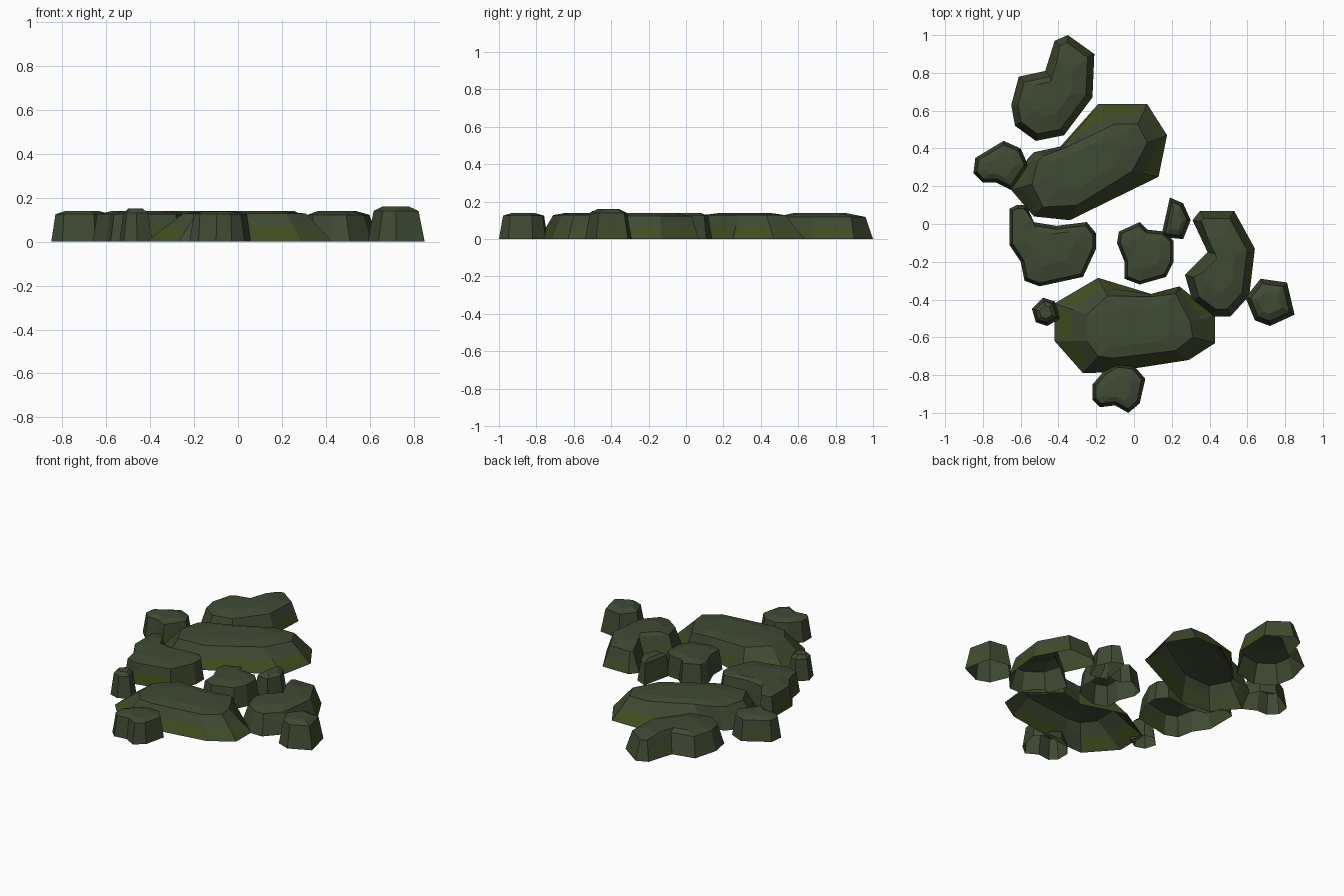
import bpy, bmesh, math
from mathutils import Vector

if "Cube" in bpy.data.objects:
    bpy.data.objects.remove(bpy.data.objects["Cube"])


def material(name, rgb):
    m = bpy.data.materials.new(name)
    m.diffuse_color = (*rgb, 1)
    m.use_nodes = True
    m.node_tree.nodes["Principled BSDF"].inputs["Base Color"].default_value = m.diffuse_color
    return m


STONE = material("dark green stone", (0.051, 0.068, 0.034))
BLEND = material("mossy stone", (0.053, 0.072, 0.023))
MOSS = material("olive moss", (0.056, 0.076, 0.013))


def inset_outline(pts, d):
    """Mitred inward offset of a counter-clockwise outline."""
    out = []
    for i, p in enumerate(pts):
        a = (p - pts[i - 1]).normalized()
        b = (pts[(i + 1) % len(pts)] - p).normalized()
        n = Vector((-a.y, a.x)) + Vector((-b.y, b.x))
        n.normalize()
        out.append(p + n * d / max(0.75, n.dot(Vector((-a.y, a.x)))))
    return out


def stone(name, base, inset=0.025, rim=0.125, crown=0.14, top=None):
    """Open-bottomed rock: sloping walls, a rim and a gently domed cap. Outlines run clockwise."""
    base = [Vector(p) for p in reversed(base)]
    n = len(base)
    top = [Vector(p) for p in reversed(top)] if top else inset_outline(base, inset)
    c = sum(top, Vector((0, 0))) / n
    rings = [(base, 0), ([b.lerp(t, 0.6) for b, t in zip(base, top)], rim * 0.6),
             (top, rim), ([c + (p - c) * 0.6 for p in top], crown)]
    bm = bmesh.new()
    vs = [[bm.verts.new((p.x, p.y, z)) for p in ring] for ring, z in rings]
    mossy = []
    for k in range(3):
        for i in range(n):
            j = (i + 1) % n
            f = bm.faces.new((vs[k][i], vs[k][j], vs[k + 1][j], vs[k + 1][i]))
            if k == 0 and (base[j] - base[i]).length > 0.15:
                mossy.append(f)
    bm.faces.new(vs[3])
    # moss patch in the middle of each longer wall foot, fading through a blended border
    for f in mossy:
        wide = max(e.calc_length() for e in f.edges)
        f.material_index = 0
        r = bmesh.ops.inset_individual(bm, faces=[f], thickness=0.012)
        f.material_index = 1
        if wide > 0.2:
            bmesh.ops.inset_individual(bm, faces=[f], thickness=0.014)
            f.material_index = 2
    me = bpy.data.meshes.new(name)
    bm.to_mesh(me)
    bm.free()
    for m in (STONE, BLEND, MOSS):
        me.materials.append(m)
    bpy.context.collection.objects.link(bpy.data.objects.new(name, me))


# Two large slabs with wide sloping shoulders
stone("large_front_slab",
      [(-.42, -.62), (-.42, -.42), (-.19, -.285), (.09, -.37), (.24, -.33),
       (.43, -.48), (.43, -.63), (.29, -.72), (-.13, -.785), (-.27, -.79)],
      rim=.128, crown=.14,
      top=[(-.25, -.62), (-.25, -.48), (-.14, -.38), (.09, -.385), (.22, -.37),
           (.30, -.52), (.31, -.60), (.22, -.67), (-.11, -.71), (-.19, -.70)])
stone("large_back_slab",
      [(-.65, .18), (-.56, .35), (-.53, .38), (-.39, .41), (-.19, .635), (.07, .635),
       (.175, .47), (.13, .25), (-.34, .02), (-.53, .04)],
      rim=.128, crown=.14,
      top=[(-.54, .21), (-.51, .33), (-.48, .36), (-.35, .41), (-.10, .53), (.02, .53),
           (.07, .43), (-.01, .28), (-.30, .10), (-.48, .09)])

# Medium stones
stone("back_left_stone",
      [(-.42, .97), (-.35, 1.0), (-.21, .90), (-.22, .67), (-.37, .47), (-.52, .44),
       (-.63, .52), (-.65, .63), (-.61, .78), (-.47, .81)], .035, .118, .138)
stone("left_stone",
      [(-.66, .08), (-.62, .10), (-.57, .10), (-.53, .01), (-.41, -.01), (-.25, .01),
       (-.20, -.05), (-.20, -.13), (-.27, -.28), (-.50, -.33), (-.58, -.30),
       (-.60, -.20), (-.66, -.11)], .018, .125, .14)
stone("right_stone",
      [(.31, .02), (.35, .07), (.53, .07), (.64, -.13), (.61, -.38), (.51, -.49),
       (.42, -.49), (.31, -.41), (.27, -.27), (.39, -.15)], .04, .122, .14)

# Small stones
stone("centre_stone",
      [(-.09, -.10), (-.08, -.04), (.03, .01), (.07, -.03), (.16, -.04), (.21, -.09),
       (.21, -.20), (.17, -.28), (.03, -.32), (-.05, -.29), (-.05, -.20)], .016, .125, .138)
stone("small_left_stone",
      [(-.84, .35), (-.69, .44), (-.60, .40), (-.56, .31), (-.65, .18),
       (-.73, .22), (-.80, .22), (-.85, .27)], .018, .125, .14)
stone("front_stone",
      [(-.22, -.85), (-.16, -.78), (-.09, -.74), (0, -.75), (.06, -.82), (.03, -.95),
       (-.03, -1.0), (-.10, -.96), (-.18, -.97), (-.22, -.93)], .018, .125, .138)
stone("small_right_stone",
      [(.59, -.39), (.67, -.29), (.81, -.31), (.85, -.48), (.72, -.54), (.64, -.51)],
      .024, .14, .16)
stone("inner_pebble",
      [(.15, -.04), (.19, .14), (.26, .11), (.30, .02), (.26, -.08), (.16, -.07)],
      .018, .125, .14)
stone("left_pebble",
      [(-.54, -.45), (-.48, -.39), (-.42, -.41), (-.39, -.50), (-.46, -.54), (-.52, -.52)],
      .016, .13, .15)
